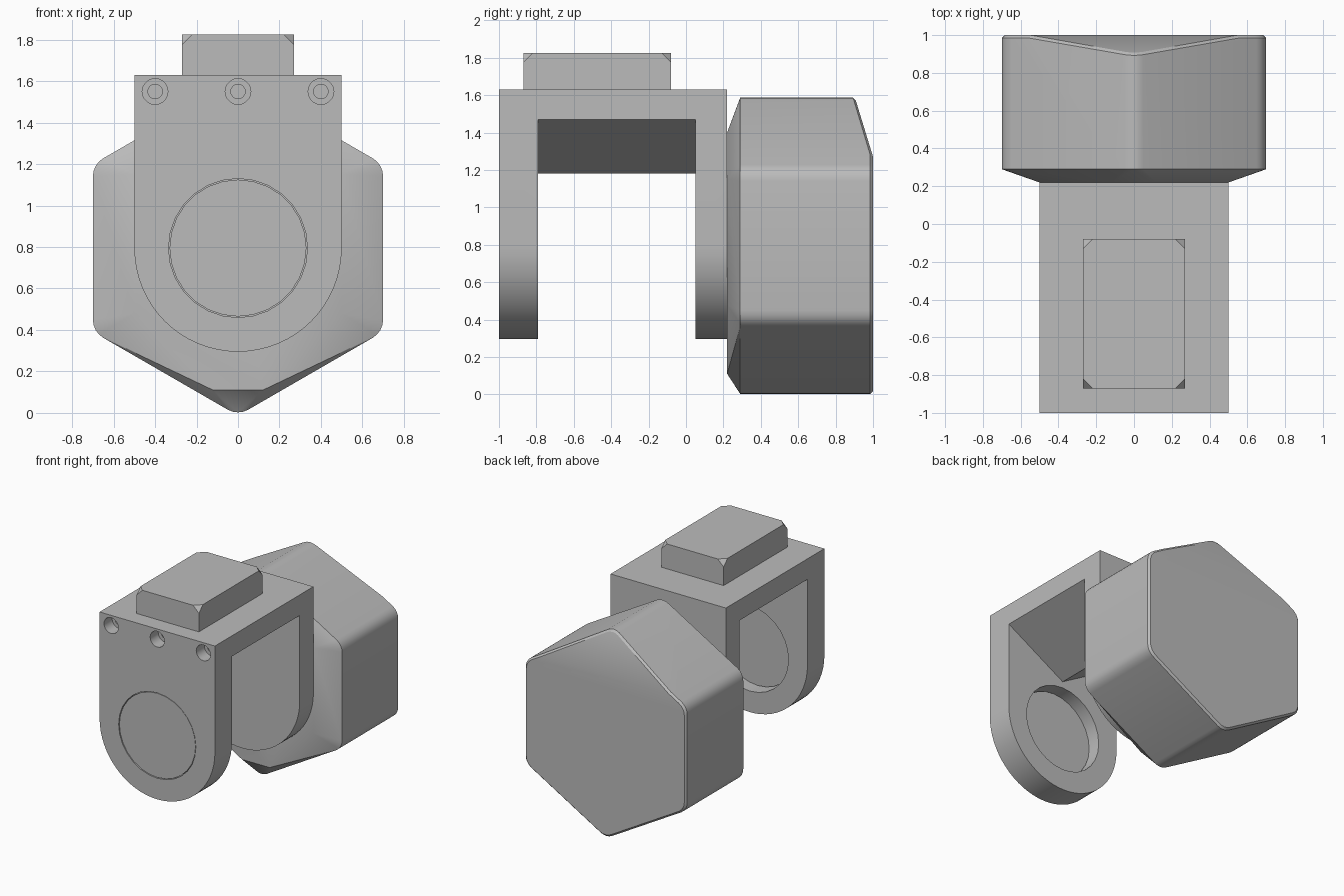
import bpy, bmesh, math
from mathutils import Vector

scene = bpy.context.scene
if "Cube" in bpy.data.objects:
    bpy.data.objects.remove(bpy.data.objects["Cube"], do_unlink=True)

GREY = (0.5, 0.5, 0.5, 1)
grey = bpy.data.materials.new("plain_grey")
grey.use_nodes = True
grey.diffuse_color = GREY
grey.node_tree.nodes["Principled BSDF"].inputs["Base Color"].default_value = GREY

AXLE = 0.795          # height of the axle centre
SLOPE = math.tan(math.radians(30))


def finish(name, bm, smooth=None):
    bmesh.ops.recalc_face_normals(bm, faces=bm.faces)
    mesh = bpy.data.meshes.new(name)
    bm.to_mesh(mesh)
    bm.free()
    mesh.materials.append(grey)
    obj = bpy.data.objects.new(name, mesh)
    scene.collection.objects.link(obj)
    if smooth:
        bpy.ops.object.select_all(action='DESELECT')
        obj.select_set(True)
        bpy.context.view_layer.objects.active = obj
        bpy.ops.object.shade_smooth_by_angle(angle=math.radians(smooth))
    return obj


def prism(name, profile, y0, y1, smooth=None):
    """Extrude an x-z profile along y."""
    bm = bmesh.new()
    face = bm.faces.new([bm.verts.new((x, y0, z)) for x, z in profile])
    ext = bmesh.ops.extrude_face_region(bm, geom=[face])
    moved = [v for v in ext["geom"] if isinstance(v, bmesh.types.BMVert)]
    bmesh.ops.translate(bm, verts=moved, vec=(0, y1 - y0, 0))
    return finish(name, bm, smooth)


def arc(cx, cz, r, start, end, steps):
    span = [math.radians(start + (end - start) * i / steps) for i in range(steps + 1)]
    return [(cx + r * math.cos(a), cz + r * math.sin(a)) for a in span]


def circle(cx, cz, r, sides):
    return arc(cx, cz, r, 0, 360, sides)[:-1]


def carve(obj, cutter):
    """Subtract a cutter and discard it."""
    mod = obj.modifiers.new("cut", 'BOOLEAN')
    mod.operation, mod.solver, mod.object = 'DIFFERENCE', 'EXACT', cutter
    bpy.context.view_layer.objects.active = obj
    bpy.ops.object.modifier_apply(modifier=mod.name)
    bpy.data.objects.remove(cutter, do_unlink=True)


# Bracket: an arch-ended block with a gap that has a V-shaped roof
arch = arc(0, AXLE, 0.5, 180, 360, 32) + [(0.5, 1.63), (-0.5, 1.63)]
bracket = prism("bracket", arch, -1, 0.22)
w, eave = 0.6, 1.18 + 0.6 * SLOPE
gap = [(-w, 0), (w, 0), (w, eave), (0, 1.18), (-w, eave)]
carve(bracket, prism("gap_cutter", gap, -0.79, 0.05))
carve(bracket, prism("axle_cutter", circle(0, AXLE, 0.335, 28), -1.1, -0.6))

# Counterbored screw holes
for x in (-0.4, 0, 0.4):
    carve(bracket, prism("bore_cutter", circle(x, 1.55, 0.062, 20), -1.1, -0.9))
    carve(bracket, prism("screw_cutter", circle(x, 1.55, 0.035, 16), -1.1, -0.6))
bpy.ops.object.select_all(action='DESELECT')
bracket.select_set(True)
bpy.context.view_layer.objects.active = bracket
bpy.ops.object.shade_smooth_by_angle(angle=math.radians(30))

# Disc closing the axle hole, almost flush with the front
prism("axle_disc", circle(0, AXLE, 0.33, 28), -0.997, -0.89, 30)

# Top pad with its four upper corners cut off
bm = bmesh.new()
bmesh.ops.create_cube(bm, size=1)
bmesh.ops.scale(bm, verts=bm.verts, vec=(0.54, 0.79, 0.195))
bmesh.ops.translate(bm, verts=bm.verts, vec=(0, -0.475, 1.7275))
upper = [v for v in bm.verts if v.co.z > 1.7]
bmesh.ops.bevel(bm, geom=upper, offset=0.05, affect='VERTICES', segments=1, profile=0.5)
finish("top_pad", bm)

# Hexagonal head: rounded hexagon outline
outline = []
for k in range(6):
    a = 30 + 60 * k
    d = 0.808 - 0.1 / math.cos(math.radians(30))
    cx, cz = d * math.cos(math.radians(a)), d * math.sin(math.radians(a))
    outline += arc(cx, cz, 0.1, a - 30, a + 30, 4)

# Where the sloped cut starts on the back
CUT = 1.28
edge_x = (AXLE + 0.808 - CUT) / SLOPE
outline += [(s * edge_x, CUT - AXLE) for s in (-1, 1)]


def back_y(z):
    return 1 - max(0, z - CUT) * 0.3


bm = bmesh.new()
for x, z in outline:
    h = AXLE + z
    bm.verts.new((x, 0.29, h))
    bm.verts.new((x, back_y(h) - 0.015, h))
    bm.verts.new((x * 0.98, back_y(h), AXLE + z * 0.98))
# Smaller front face, meeting the bracket
for s in (-1, 1):
    for x, z in ((0.12, 0.11), (0.5, 0.48), (0.5, 1.15), (0.12, 1.4)):
        bm.verts.new((s * x, 0.22, z))
hull = bmesh.ops.convex_hull(bm, input=bm.verts)
loose = [v for v in bm.verts if not v.link_faces]
bmesh.ops.delete(bm, geom=loose, context='VERTS')
bmesh.ops.dissolve_limit(bm, angle_limit=math.radians(1), verts=bm.verts, edges=bm.edges)
finish("hexagonal_head", bm, 22)
